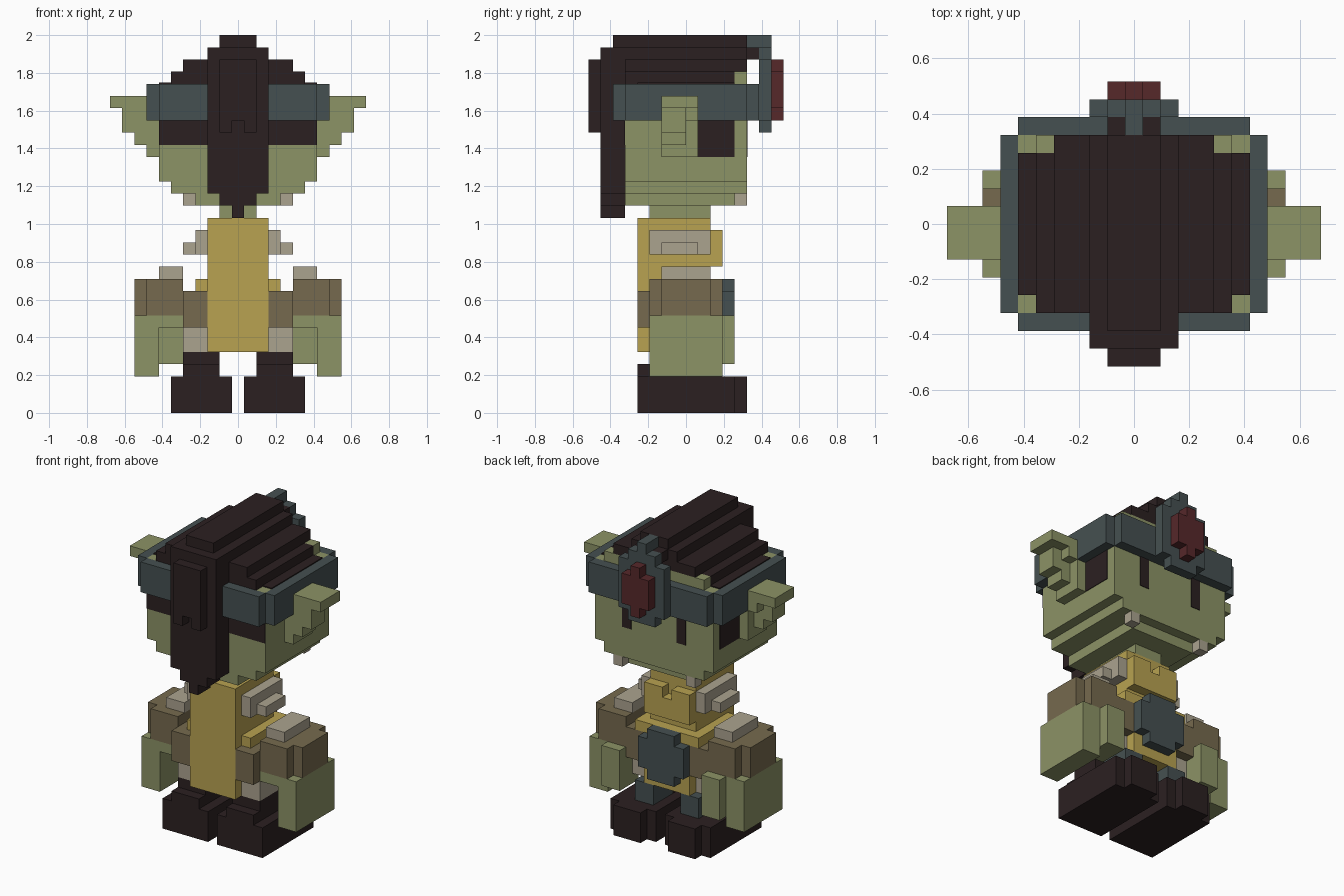
import bpy
import bmesh
from mathutils import Matrix, Vector

UNIT = 2 / 31   # edge of one block; all part sizes below are counted in blocks

old_cube = bpy.data.objects.get("Cube")
if old_cube:
    bpy.data.objects.remove(old_cube, do_unlink=True)


def to_linear(value):
    value /= 255
    return value / 12.92 if value <= 0.04045 else ((value + 0.055) / 1.055) ** 2.4


def make_material(name, red, green, blue):
    colour = (to_linear(red), to_linear(green), to_linear(blue), 1)
    material = bpy.data.materials.new(name)
    material.use_nodes = True
    material.diffuse_color = colour
    shader = material.node_tree.nodes["Principled BSDF"]
    shader.inputs["Base Color"].default_value = colour
    shader.inputs["Roughness"].default_value = 0.9
    return material


skin = make_material("olive_skin", 140, 147, 102)
dark = make_material("dark_brown", 43, 32, 33)
slate = make_material("slate", 69, 80, 81)
gold = make_material("mustard_cloth", 184, 162, 81)
leather = make_material("brown_leather", 118, 106, 78)
bone = make_material("pale_bone", 171, 163, 143)
maroon = make_material("maroon_gem", 86, 40, 42)


def add_box(mesh, x, y, z):
    """Add one cuboid spanning the three (low, high) ranges."""
    size = Vector(high - low for low, high in (x, y, z)) * UNIT
    centre = Vector((low + high) / 2 for low, high in (x, y, z)) * UNIT
    matrix = Matrix.Translation(centre) @ Matrix.Diagonal(size).to_4x4()
    bmesh.ops.create_cube(mesh, size=1, matrix=matrix)


def finish(name, mesh, material):
    data = bpy.data.meshes.new(name)
    mesh.to_mesh(data)
    mesh.free()
    data.materials.append(material)
    part = bpy.data.objects.new(name, data)
    bpy.context.collection.objects.link(part)


def centred(name, material, *boxes):
    """Part on the middle plane: each box is (half width, y range, z range)."""
    mesh = bmesh.new()
    for half, y, z in boxes:
        add_box(mesh, (-half, half), y, z)
    finish(name, mesh, material)


def pair(name, material, *boxes):
    """Left part and its mirrored right twin: boxes are (x, y, z) ranges."""
    for side, sign in (("left", 1), ("right", -1)):
        mesh = bmesh.new()
        for x, y, z in boxes:
            add_box(mesh, sorted(sign * edge for edge in x), y, z)
        finish(side + "_" + name, mesh, material)


# Boots and legs
pair("boot", dark,
     ((0.5, 5.5), (-3, 4), (0, 3)),
     ((1.5, 4.5), (4, 5), (0, 3)),
     ((1.5, 4.5), (-4, -3), (0, 4)),
     ((0.5, 3.5), (-4, -3), (0, 3)),
     ((3.5, 5.5), (-4, -3), (0, 3)),
     ((1.5, 4.5), (-3, 0), (3, 5)))
pair("trouser_leg", slate, ((1.5, 3.5), (0, 3), (3, 5)))

# Tunic
centred("tunic", gold,
        (2.5, (-4, 3), (5, 10)),
        (3.5, (-3, 3), (10, 11)),
        (2.5, (-4, 2), (10, 16)),
        (2.5, (2, 3), (12, 14)))
pair("collar", gold, ((0.5, 2.5), (2, 3), (14, 15)))
pair("hip_wrap", bone, ((2.5, 4.5), (-3, 2), (5, 7)))
pair("vest_side", leather, ((2.5, 4.5), (-4, 3), (7, 10)))
centred("buckle", slate,
        (2.5, (3, 4), (7, 10)),
        (1.5, (3, 4), (6, 11)))
pair("shoulder_bone", bone,
     ((2.5, 3.5), (-3, 2), (13, 15)),
     ((3.5, 4.5), (-2, 1), (13, 14)))

# Arms
pair("sleeve", leather,
     ((4.5, 7.5), (-3, 3), (8, 11)),
     ((7.5, 8.5), (-2, 2), (8, 11)))
pair("sleeve_pad", bone, ((4.5, 6.5), (-2, 2), (11, 12)))
pair("hand", skin,
     ((4.5, 8.5), (-3, 3), (7, 8)),
     ((6.5, 8.5), (-3, 3), (3, 7)),
     ((4.5, 6.5), (1, 4), (4, 8)))

# Head
centred("neck", skin, (1.5, (-3, 2), (16, 17)))
centred("head", skin,
        (3.5, (-5, 4), (17, 18)),
        (5.5, (-5, 5), (18, 19)),
        (6.5, (-5, 5), (19, 27)),
        (5.5, (4, 5), (27, 28)))
pair("fang", bone, ((3.5, 4.5), (4, 5), (17, 18)))
pair("eye", dark, ((2.5, 3.5), (5, 5.06), (21, 24)))
pair("ear", skin,
     ((6.5, 7.5), (-2, 1), (21, 24)),
     ((7.5, 8.5), (-2, 0), (22, 25)),
     ((8.5, 9.5), (-2, 0), (23, 25)),
     ((6.5, 8.5), (-2, 1), (24, 25)),
     ((7.5, 10.5), (-2, 1), (25, 26)))

# Hair: stepped cap, crest with tail, painted patches
centred("hair_cap", dark,
        (6.5, (-4, 4), (26, 27.1)),
        (5.5, (-5, 4), (26, 28)),
        (4.5, (-5, 5), (28, 29)),
        (2.5, (-7, 5), (29, 30)),
        (1.5, (-6, 5), (30, 31)))
centred("hair_tail", dark,
        (2.5, (-7, -5), (18, 30)),
        (1.5, (-7, -5), (17, 18)),
        (0.5, (-7, -5), (16, 17)),
        (1.5, (-8, -7), (24, 29)))
pair("tail_tip", dark, ((0.5, 1.5), (-8, -7), (23, 24)))
pair("fringe", dark, ((0.5, 1.5), (5, 6), (29, 30)))
centred("nape_hair", dark, (6.5, (-5.06, -5), (22, 24)))
pair("sideburn", dark, ((6.5, 6.56), (1, 4), (21, 24)))

# Headband with gem
pair("headband_side", slate, ((6.5, 7.5), (-5, 5), (24, 27)))
for end, depth in (("front", (5, 6)), ("back", (-6, -5))):
    centred("headband_" + end, slate, (6.5, depth, (24, 27)))
centred("gem_mount", slate,
        (2.5, (6, 7), (24, 29)),
        (1.5, (6, 7), (23, 30)),
        (0.5, (5, 7), (29, 31)))
centred("gem", maroon,
        (1.5, (7, 8), (25, 28)),
        (0.5, (7, 8), (24, 29)))
